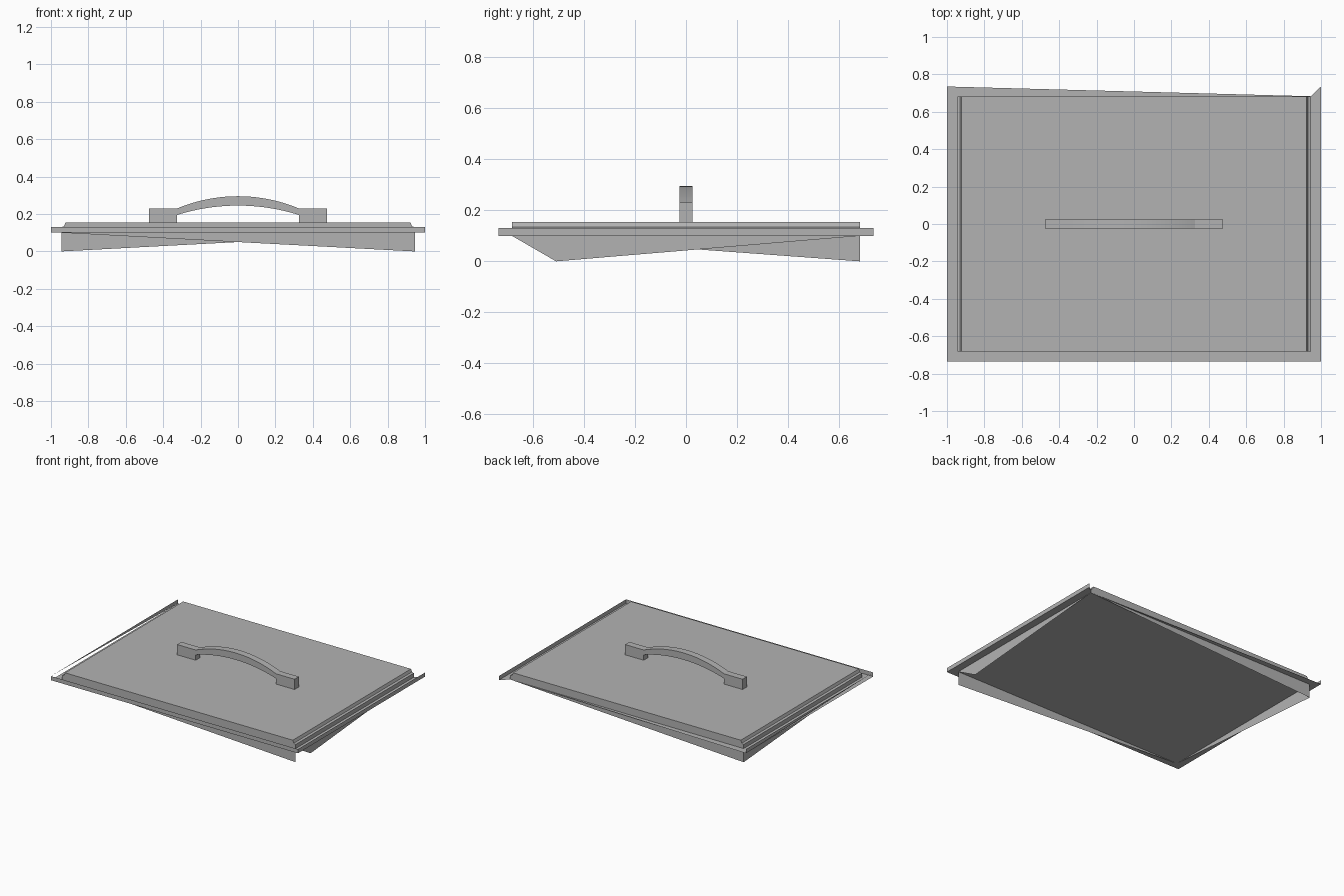
import bpy
import math

cube = bpy.data.objects.get("Cube")
if cube:
    bpy.data.objects.remove(cube, do_unlink=True)

grey = bpy.data.materials.new("plain_grey")
grey.use_nodes = True
colour = (0.45, 0.45, 0.45, 1)
grey.diffuse_color = colour
grey.node_tree.nodes["Principled BSDF"].inputs["Base Color"].default_value = colour

# Main dimensions
RIM_X, RIM_Y = 1.0, 0.735
BODY_X, BODY_Y = 0.945, 0.683
LOW, LIP, TOP = 0.10, 0.13, 0.155


def make(name, verts, faces):
    mesh = bpy.data.meshes.new(name)
    mesh.from_pydata(verts, [], faces)
    mesh.materials.append(grey)
    obj = bpy.data.objects.new(name, mesh)
    bpy.context.collection.objects.link(obj)
    return obj


def sheet(name, *corners):
    """One flat open face, counter-clockwise from outside."""
    return make(name, corners, [range(len(corners))])


def extrude_profile(name, profile, half_depth):
    """Solid with an x-z outline, extruded along y."""
    n = len(profile)
    verts = [(x, y, z) for y in (-half_depth, half_depth) for x, z in profile]
    faces = [range(n), range(2 * n - 1, n - 1, -1)]
    faces += [(i, i + n, (i + 1) % n + n, (i + 1) % n) for i in range(n)]
    return make(name, verts, faces)


# Raised lid panel with stepped ends
half = [(BODY_X, LOW), (BODY_X, LIP), (0.93, 0.135), (0.922, TOP)]
extrude_profile("lid_panel", half + [(-x, z) for x, z in reversed(half)], BODY_Y)

# Flat flange: three mitred strips and a tapering back strip
outer = [(sx * RIM_X, sy * RIM_Y, LOW) for sx, sy in ((-1, 1), (-1, -1), (1, -1), (1, 1))]
inner = [(sx * BODY_X, sy * BODY_Y, LOW) for sx, sy in ((-1, 1), (-1, -1), (1, -1), (1, 1))]
for i, side in enumerate(("right", "front", "left")):
    sheet("flange_" + side, outer[i], outer[i + 1], inner[i + 1], inner[i])
sheet("flange_back", outer[0], inner[0], inner[3])

# Upturned lip on the flange
raised = [(x, y, LIP) for x, y, z in outer]
sheet("lip_front", outer[1], outer[2], raised[2], raised[1])
sheet("lip_left", outer[2], outer[3], raised[3], raised[2])
sheet("lip_right", raised[0], outer[0], raised[1])

# Tapering skirt below the lid
bottom = [(x, y, 0) for x, y, z in inner]
sheet("skirt_front", inner[1], bottom[2], inner[2])
sheet("skirt_back", inner[3], bottom[0], inner[0])
sheet("skirt_right", inner[0], bottom[0], inner[1])
sheet("skirt_left", inner[2], (BODY_X, -0.51, 0), inner[3])


# Arched handle with square feet
def arch(half_span, low, high, steps=20):
    rise = high - low
    radius = (half_span ** 2 + rise ** 2) / (2 * rise)
    limit = math.asin(half_span / radius)
    angles = [limit * (2 * i / steps - 1) for i in range(steps + 1)]
    return [(radius * math.sin(a), high - radius + radius * math.cos(a)) for a in angles]


FOOT, SPAN, SHOULDER = 0.475, 0.325, 0.23
outline = [(-FOOT, TOP), (-SPAN, TOP)] + arch(SPAN, 0.195, 0.245)
outline += [(SPAN, TOP), (FOOT, TOP), (FOOT, SHOULDER)]
outline += list(reversed(arch(SPAN, SHOULDER, 0.295))) + [(-FOOT, SHOULDER)]
handle = extrude_profile("handle", outline, 0.025)
bpy.ops.object.select_all(action="DESELECT")
handle.select_set(True)
bpy.context.view_layer.objects.active = handle
bpy.ops.object.shade_smooth_by_angle(angle=math.radians(15))
